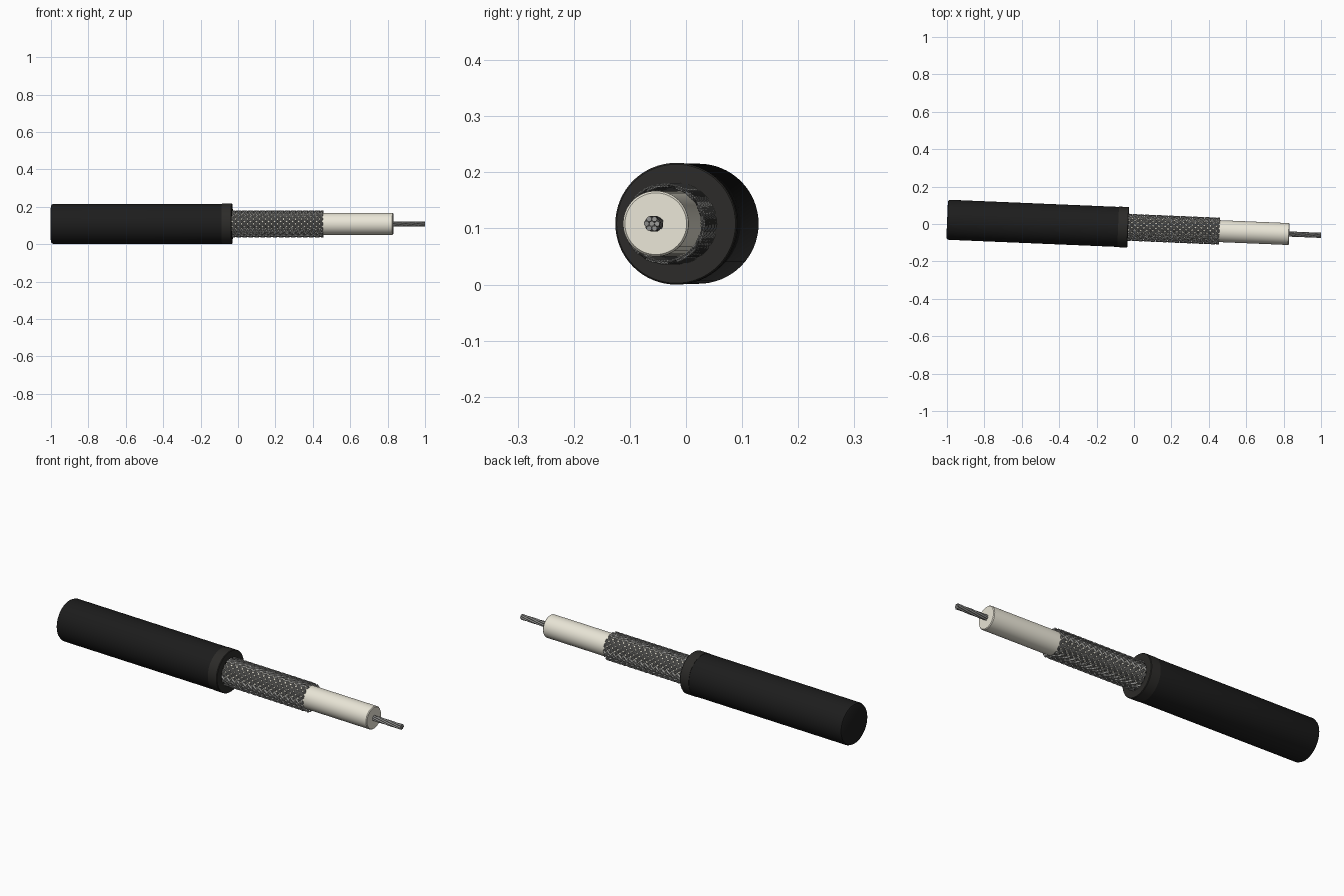
import bpy, bmesh
from math import sin, cos, pi, tau, atan2
from mathutils import Matrix, Vector

if "Cube" in bpy.data.objects:
    bpy.data.objects.remove(bpy.data.objects["Cube"])

# cable axis: slightly yawed around z
YAW = atan2(-0.084, 2.0)
PLACE = Matrix.Translation((0, -0.019, 0.1085)) @ Matrix.Rotation(YAW, 4, 'Z')


def material(name, rgb):
    m = bpy.data.materials.new(name)
    m.diffuse_color = (*rgb, 1)
    m.use_nodes = True
    m.node_tree.nodes["Principled BSDF"].inputs["Base Color"].default_value = m.diffuse_color
    return m


BLACK = material("black_rubber", (0.012, 0.012, 0.012))
DARK = material("cut_rubber", (0.025, 0.024, 0.022))
CREAM = material("cream_plastic", (0.82, 0.79, 0.68))
METAL = material("tinned_metal", (0.3, 0.3, 0.29))


def finish(name, bm, mat):
    bmesh.ops.recalc_face_normals(bm, faces=bm.faces)
    mesh = bpy.data.meshes.new(name)
    bm.to_mesh(mesh)
    bm.free()
    mesh.transform(PLACE)
    mesh.materials.append(mat)
    ob = bpy.data.objects.new(name, mesh)
    bpy.context.collection.objects.link(ob)
    bpy.context.view_layer.objects.active = ob
    ob.select_set(True)
    bpy.ops.object.shade_smooth_by_angle(angle=0.6)
    ob.select_set(False)
    return ob


def lathe(name, profile, mat, closed=False, n=64):
    """Revolve (x, radius) points around the cable axis."""
    bm = bmesh.new()
    rings = [[bm.verts.new((x, r * cos(tau * i / n), r * sin(tau * i / n)))
              for i in range(n)] for x, r in profile]
    pairs = list(zip(rings, rings[1:] + rings[:1])) if closed else list(zip(rings, rings[1:]))
    for a, b in pairs:
        for i in range(n):
            j = (i + 1) % n
            bm.faces.new((a[i], a[j], b[j], b[i]))
    if not closed:
        bm.faces.new(rings[0])
        bm.faces.new(rings[-1])
    return finish(name, bm, mat)


def tube(bm, path, r, sides):
    """Sweep a small round section along a path running in x."""
    rings = []
    for k, p in enumerate(path):
        t = (path[min(k + 1, len(path) - 1)] - path[max(k - 1, 0)]).normalized()
        u = t.cross(Vector((0, p.y, p.z)) if p.yz.length > 1e-4 else Vector((0, 0, 1))).normalized()
        v = t.cross(u)
        rings.append([bm.verts.new(p + r * (cos(tau * i / sides) * u + sin(tau * i / sides) * v))
                      for i in range(sides)])
    for a, b in zip(rings, rings[1:]):
        for i in range(sides):
            j = (i + 1) % sides
            bm.faces.new((a[i], a[j], b[j], b[i]))
    bm.faces.new(rings[0])
    bm.faces.new(rings[-1])


# outer jacket with a rounded back end, and the cut collar at its front
lathe("jacket", [(-1, 0.098), (-0.997, 0.103), (-0.988, 0.107), (-0.035, 0.107)], BLACK)
lathe("jacket_collar", [(-0.085, 0.07), (-0.085, 0.1085), (-0.034, 0.1085), (-0.031, 0.106),
                        (-0.031, 0.07)], DARK, closed=True)

# inner insulation
lathe("insulation", [(-0.08, 0.0585), (0.827, 0.0585), (0.831, 0.055)], CREAM)

# woven shield: two sets of opposing helices passing over and under
bm = bmesh.new()
N, X0, X1, TURNS, STEPS = 16, -0.06, 0.456, 1.0, 96
for d in (1, -1):
    for s in range(N):
        for w in (-1, 0, 1):
            path = []
            for k in range(STEPS + 1):
                f = k / STEPS
                turn = TURNS * f
                a = d * tau * turn + tau * s / N + w * 0.075
                r = 0.0685 + d * 0.0022 * cos(pi * (2 * N * turn / 2 + s))
                path.append(Vector((X0 + (X1 - X0) * f, r * cos(a), r * sin(a))))
            tube(bm, path, 0.0021, 4)
finish("braided_shield", bm, METAL)

# stranded core: one centre wire and six twisted around it
bm = bmesh.new()
for s in range(7):
    path = []
    for k in range(25):
        f = k / 24
        a = tau * (s / 6 + 0.5 * f)
        r = 0.0095 if s < 6 else 0
        path.append(Vector((0.8 + 0.2 * f, r * cos(a), r * sin(a))))
    tube(bm, path, 0.0047, 12)
finish("core_strands", bm, METAL)
